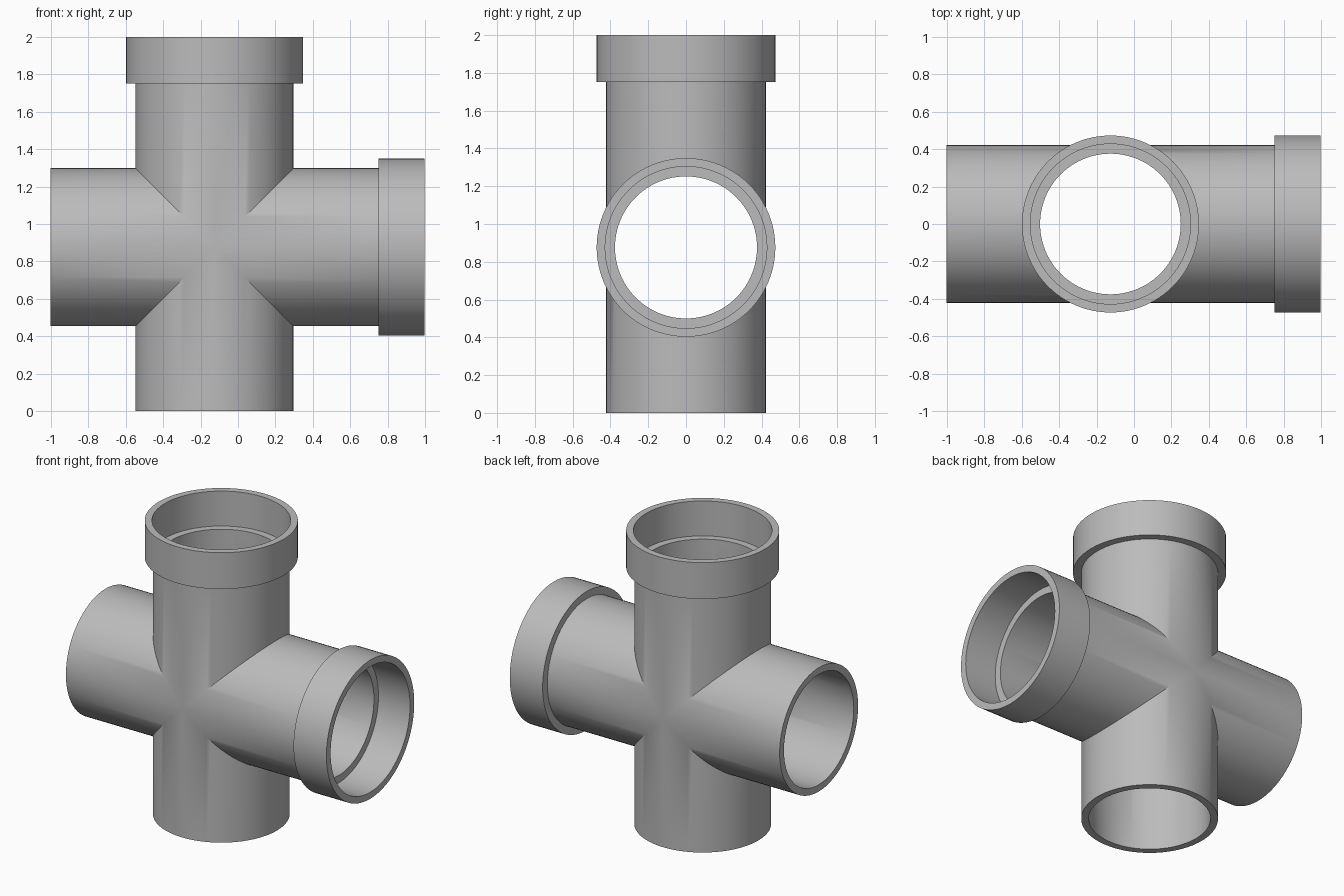
import bpy
import bmesh
from math import cos, sin, pi, radians
from mathutils import Matrix

cube = bpy.data.objects.get("Cube")
if cube:
    bpy.data.objects.remove(cube)

# Shared dimensions
SEGMENTS = 96
OUTER, BORE = 0.4225, 0.376
COLLAR, SOCKET = 0.473, 0.428
SHORT, LONG = 0.876, 1.124
COLLAR_START, LEDGE = 0.876, 0.888
CENTRE = Matrix.Translation((-0.126, 0, 0.876))

grey = bpy.data.materials.new("pipe grey")
grey.use_nodes = True
colour = (0.5, 0.5, 0.5, 1)
grey.diffuse_color = colour
grey.node_tree.nodes["Principled BSDF"].inputs["Base Color"].default_value = colour


def add_ring(bm, radius, distance, turn):
    """Ring around an arm axis; with no distance it follows the mitre where the arms meet."""
    ring = []
    for i in range(SEGMENTS):
        a = 2 * pi * i / SEGMENTS
        y, z = radius * cos(a), radius * sin(a)
        x = abs(z) if distance is None else distance
        ring.append(bm.verts.new(turn @ Matrix.Translation((x, y, z)).to_translation()))
    return ring


def sweep(bm, profile, turn, closed=False):
    """Bridge successive (radius, distance) rings of a profile."""
    rings = [add_ring(bm, r, d, turn) for r, d in profile]
    pairs = list(zip(rings, rings[1:]))
    if closed:
        pairs.append((rings[-1], rings[0]))
    for a, b in pairs:
        for i in range(SEGMENTS):
            j = (i + 1) % SEGMENTS
            bm.faces.new((a[i], a[j], b[j], b[i]))


def finish(bm, name):
    bmesh.ops.remove_doubles(bm, verts=bm.verts[:], dist=0.0001)
    bmesh.ops.recalc_face_normals(bm, faces=bm.faces[:])
    bm.transform(CENTRE)
    mesh = bpy.data.meshes.new(name)
    bm.to_mesh(mesh)
    bm.free()
    mesh.materials.append(grey)
    obj = bpy.data.objects.new(name, mesh)
    bpy.context.collection.objects.link(obj)
    bpy.ops.object.select_all(action="DESELECT")
    obj.select_set(True)
    bpy.context.view_layer.objects.active = obj
    bpy.ops.object.shade_smooth_by_angle(angle=radians(30))


# Four hollow arms mitred together: left, top, right, bottom
body = bmesh.new()
for quarter, length in enumerate((LEDGE, LEDGE, SHORT, SHORT)):
    turn = Matrix.Rotation(-quarter * pi / 2, 3, "Y")
    sweep(body, [(OUTER, None), (OUTER, length), (BORE, length), (BORE, None)], turn)
finish(body, "pipe_cross")

# Socket collars on the left and top arms
for quarter, name in enumerate(("left_collar", "top_collar")):
    collar = bmesh.new()
    root = OUTER - 0.01
    sweep(collar, [(root, COLLAR_START), (COLLAR, COLLAR_START), (COLLAR, LONG),
                   (SOCKET, LONG), (SOCKET, LEDGE - 0.002), (root, LEDGE - 0.002)],
          Matrix.Rotation(-quarter * pi / 2, 3, "Y"), closed=True)
    finish(collar, name)
